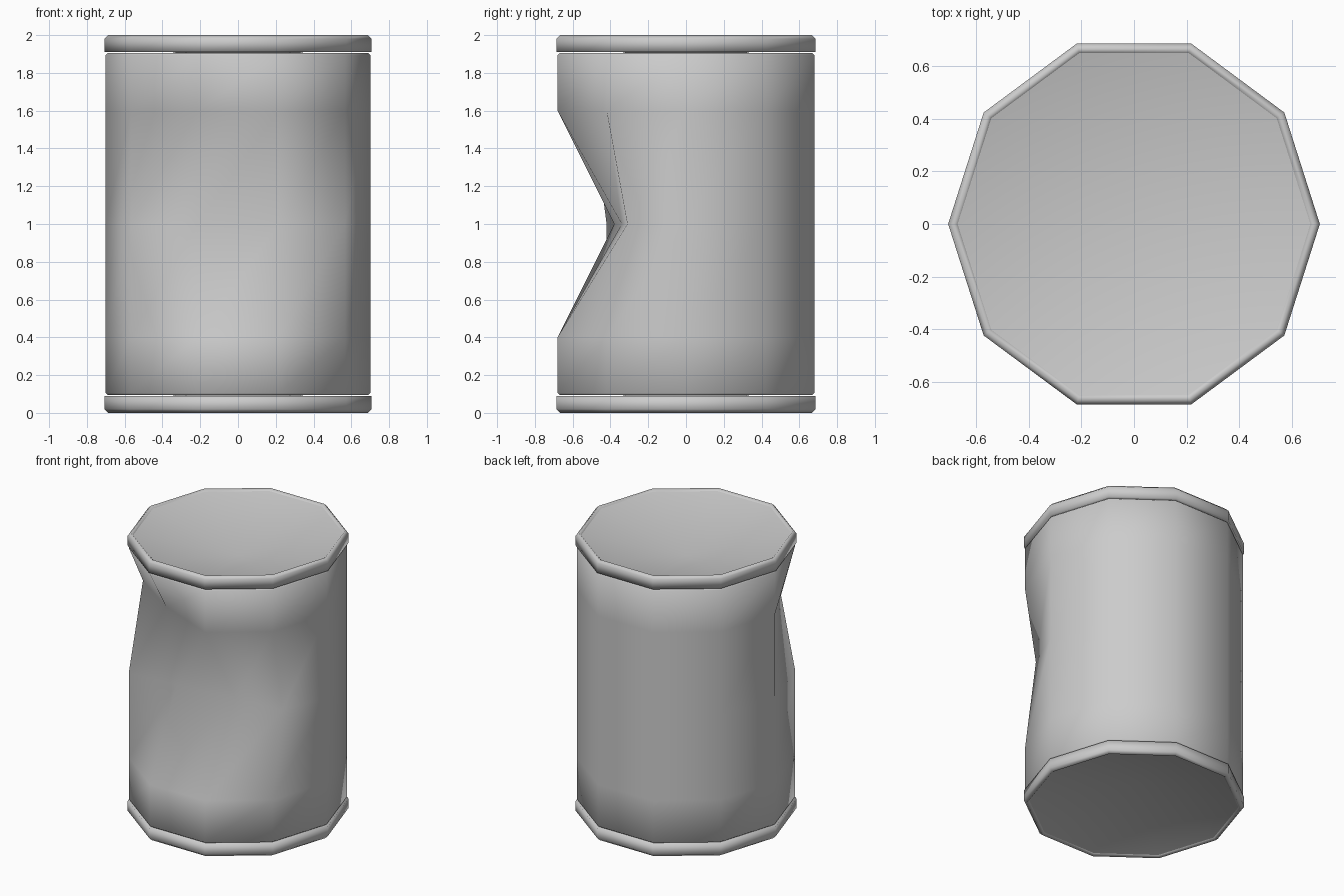
import bpy, bmesh, math

if "Cube" in bpy.data.objects:
    bpy.data.objects.remove(bpy.data.objects["Cube"])

SIDES = 10
Y_SCALE = 1.02


def point(col, radius, z):
    a = 2 * math.pi * col / SIDES
    return [radius * math.cos(a), radius * math.sin(a) * Y_SCALE, z]


def lathe(name, profile, moves={}, angle=45):
    """Ten-sided lathe of (radius, z) points; moves maps (column, row) to a y shift."""
    bm = bmesh.new()
    rows = []
    for r, (radius, z) in enumerate(profile):
        row = []
        for c in range(SIDES):
            co = point(c, radius, z)
            co[1] += moves.get((c, r), 0)
            row.append(bm.verts.new(co))
        rows.append(row)
    up = profile[-1][1] >= profile[0][1]
    for lo, hi in zip(rows, rows[1:]):
        for c in range(SIDES):
            d = (c + 1) % SIDES
            for tri in ((lo[c], lo[d], hi[d]), (lo[c], hi[d], hi[c])):
                bm.faces.new(tri if up else tri[::-1])
    bmesh.ops.remove_doubles(bm, verts=bm.verts[:], dist=1e-4)
    mesh = bpy.data.meshes.new(name)
    bm.to_mesh(mesh)
    bm.free()
    obj = bpy.data.objects.new(name, mesh)
    bpy.context.collection.objects.link(obj)
    bpy.ops.object.select_all(action='DESELECT')
    obj.select_set(True)
    bpy.context.view_layer.objects.active = obj
    bpy.ops.object.shade_smooth_by_angle(angle=math.radians(angle))
    return obj


# Can wall, pushed in at the front (columns 6-9 face -y)
dents = {(6, 4): 0.16, (7, 4): 0.18, (7, 3): 0.30, (8, 3): 0.34, (9, 3): 0.11}
lathe("dented_can_body",
      [(0.69, 0.095), (0.701, 0.105), (0.701, 0.4), (0.701, 1.0),
       (0.701, 1.6), (0.701, 1.895), (0.69, 1.905)],
      dents, angle=80)

# Rolled rims with dished end lids, mirrored top and bottom
rim = [(0.66, 1.91), (0.708, 1.91), (0.708, 1.98), (0.688, 2.0),
       (0.672, 1.985)]
lid = [(0.672, 1.985), (0.0, 1.83)]
for label, flip in (("top", False), ("bottom", True)):
    def place(profile):
        return [(r, 2 - z if flip else z) for r, z in profile]
    lathe(label + "_rim", place(rim), angle=100)
    lid_obj = lathe(label + "_lid", place(lid), angle=80)
    # lids must face outwards
    if (lid_obj.data.polygons[0].normal.z < 0) != flip:
        lid_obj.data.flip_normals()
